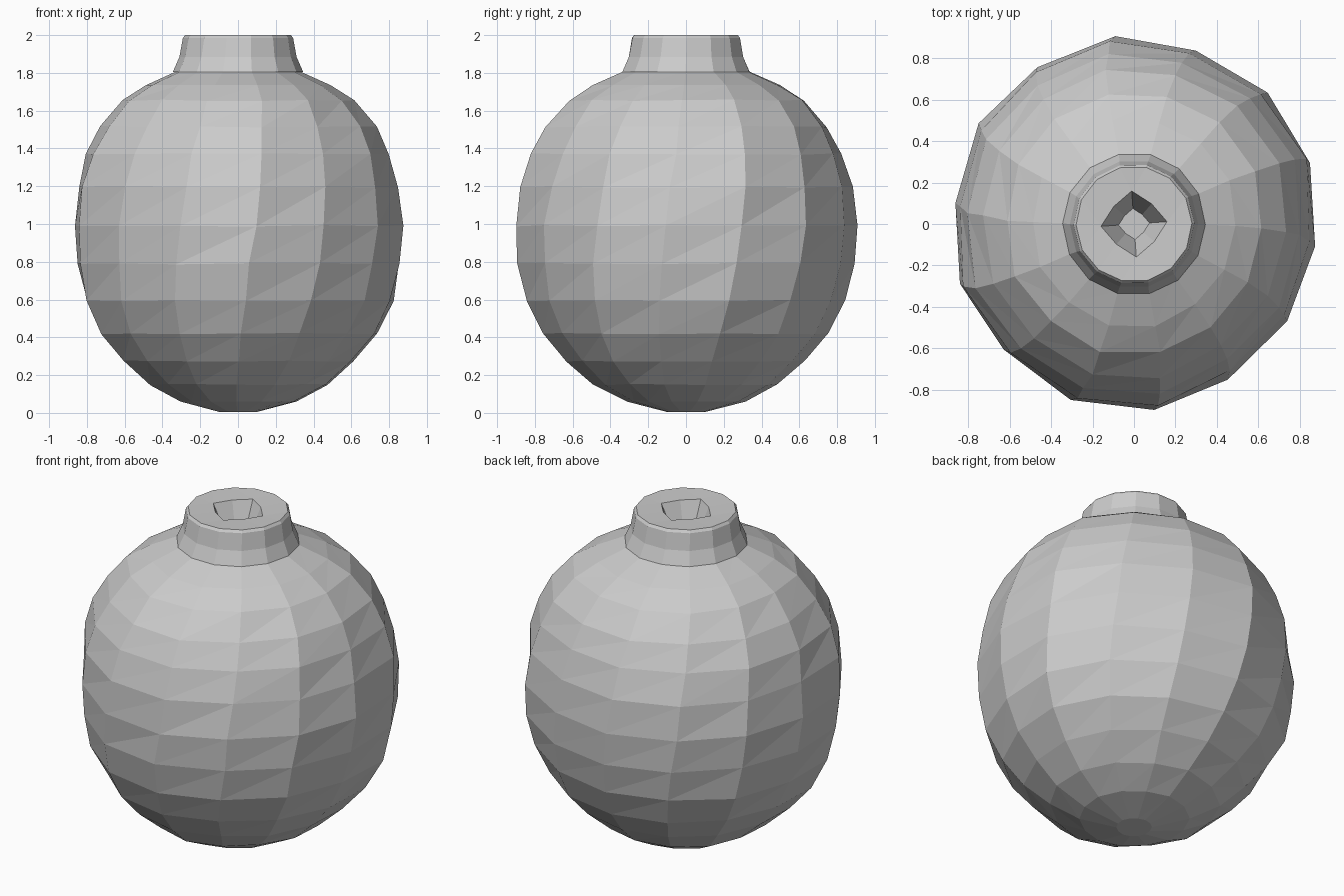
import bpy, bmesh, math, random

if "Cube" in bpy.data.objects:
    bpy.data.objects.remove(bpy.data.objects["Cube"])
random.seed(4)
SIDES = 14
TWIST = 8  # degrees of seam drift per unit of height

clay = bpy.data.materials.new("light grey clay")
clay.use_nodes = True
clay.diffuse_color = (0.6, 0.6, 0.6, 1)
clay.node_tree.nodes["Principled BSDF"].inputs["Base Color"].default_value = (0.6, 0.6, 0.6, 1)


def ring(bm, radius, z, wobble=0.0, dents=None):
    """Ring of vertices whose seams drift with height."""
    verts = []
    for i in range(SIDES):
        a = math.radians(-7 + i * 360 / SIDES + TWIST * (z - 1) + random.uniform(-60, 60) * wobble)
        r = radius * (dents[i] if dents else 1) + random.uniform(-1, 1) * wobble
        verts.append(bm.verts.new((r * math.cos(a), r * math.sin(a), z + random.uniform(-1, 1) * wobble / 2)))
    return verts


def skin(bm, low, high):
    n = len(low)
    for i in range(n):
        j = (i + 1) % n
        bm.faces.new((low[i], low[j], high[j], high[i]))


def finish(bm, name):
    bmesh.ops.recalc_face_normals(bm, faces=bm.faces)
    mesh = bpy.data.meshes.new(name)
    bm.to_mesh(mesh)
    bm.free()
    mesh.materials.append(clay)
    obj = bpy.data.objects.new(name, mesh)
    bpy.context.collection.objects.link(obj)
    return obj


# Hand-shaped round body: (radius, height) from base to shoulder
profile = [(0.10, 0.005), (0.31, 0.06), (0.48, 0.15), (0.62, 0.275), (0.745, 0.42),
           (0.835, 0.595), (0.88, 0.79), (0.893, 0.99), (0.873, 1.195), (0.82, 1.37),
           (0.745, 1.515), (0.63, 1.655), (0.50, 1.735), (0.33, 1.81)]
dents = [0.98, 1.015, 1.01, 1.0, 1.02, 1.0, 1.0, 0.975, 1.0, 0.985, 1.01, 1.01, 0.975, 0.98]
bm = bmesh.new()
rings = [ring(bm, r, z, 0.008 if 0.1 < z < 1.7 else 0.0, dents) for r, z in profile]
bm.faces.new(rings[0])
for low, high in zip(rings, rings[1:]):
    skin(bm, low, high)
bm.faces.new(rings[-1])
bmesh.ops.triangulate(bm, faces=[f for f in bm.faces if len(f.verts) == 4], quad_method='FIXED')
finish(bm, "round_body")

# Flared neck with a narrow, tapering four-sided mouth
bm = bmesh.new()
neck = [ring(bm, r, z) for r, z in [(0.345, 1.805), (0.31, 1.885), (0.292, 1.985), (0.28, 2.0)]]
for low, high in zip(neck, neck[1:]):
    skin(bm, low, high)


def mouth(scale, z):
    """Bowed diamond: corners on the axes, softer midpoints between."""
    verts = []
    for i in range(8):
        a = math.radians(45 * i + 4)
        r = scale * (0.81 if i % 2 else 1)
        verts.append(bm.verts.new((r * math.cos(a), r * math.sin(a), z)))
    return verts


lip = mouth(0.16, 1.995)
floor = mouth(0.075, 1.82)
skin(bm, lip, floor)
bm.faces.new(floor)


def loop_edges(verts):
    return [bm.edges.get((v, verts[i - 1])) for i, v in enumerate(verts)]


bmesh.ops.bridge_loops(bm, edges=loop_edges(neck[-1]) + loop_edges(lip))
finish(bm, "neck")
